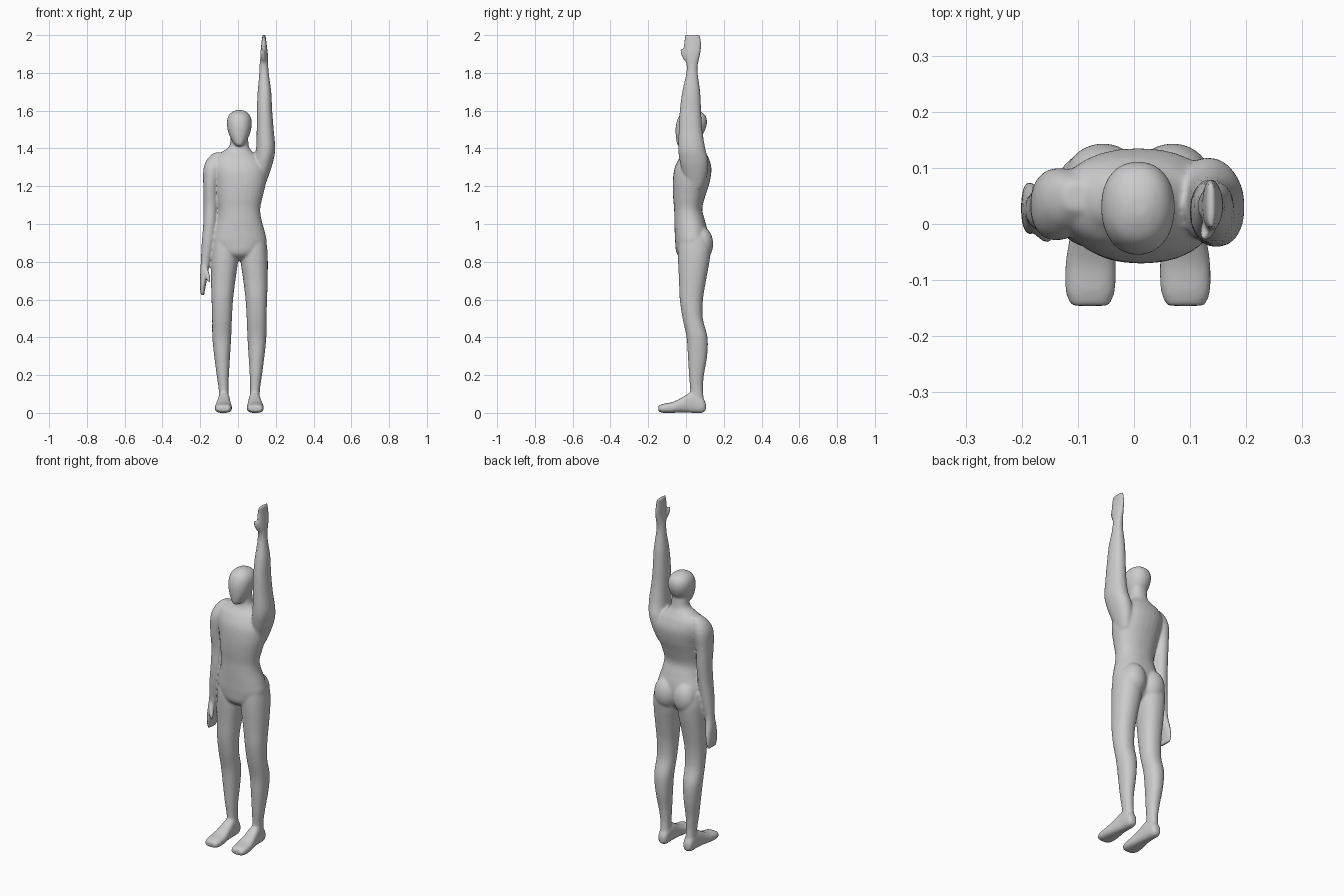
import bpy, bmesh, math
from mathutils import Vector, Matrix

MID = 0.007   # symmetry plane of head, torso and legs
bm = bmesh.new()


def smooth_path(rows, steps=5):
    """Catmull-Rom interpolation through the section rows."""
    out = []
    for i in range(len(rows) - 1):
        p = [rows[max(0, min(len(rows) - 1, i + k))] for k in (-1, 0, 1, 2)]
        for s in range(steps):
            t = s / steps
            out.append([0.5 * (2 * b + (c - a) * t + (2 * a - 5 * b + 4 * c - d) * t * t
                               + (3 * b - a - 3 * c + d) * t ** 3)
                        for a, b, c, d in zip(*p)])
    return out + [list(rows[-1])]


def loft(rows, axis='z', mirror=False, power=2.2, n=28):
    """Closed skin through sections (position, u0, u1, v0, v1)."""
    rings = []
    for pos, u0, u1, v0, v1 in smooth_path(rows):
        ring = []
        for k in range(n):
            a = math.tau * k / n
            c, s = math.cos(a), math.sin(a)
            u = (u0 + u1) / 2 + (u1 - u0) / 2 * math.copysign(abs(c) ** (2 / power), c)
            v = (v0 + v1) / 2 + (v1 - v0) / 2 * math.copysign(abs(s) ** (2 / power), s)
            if mirror:
                u = 2 * MID - u
            ring.append(bm.verts.new((u, v, pos) if axis == 'z' else (u, pos, v)))
        rings.append(ring)
    for a, b in zip(rings, rings[1:]):
        for k in range(n):
            bm.faces.new((a[k], a[(k + 1) % n], b[(k + 1) % n], b[k]))
    bm.faces.new(rings[0])
    bm.faces.new(rings[-1])


def ellipsoid(center, radii, rot=Matrix()):
    bmesh.ops.create_uvsphere(bm, u_segments=24, v_segments=16, radius=1,
                              matrix=Matrix.Translation(center) @ rot @ Matrix.Diagonal((*radii, 1)))


def thumb(a, b, r):
    a, b = Vector(a), Vector(b)
    rot = (b - a).to_track_quat('Z', 'Y').to_matrix().to_4x4()
    ellipsoid((a + b) / 2, (r, r, (b - a).length / 2 + r * 0.5), rot)


# torso and neck
loft([(0.805, -0.02, 0.034, 0.00, 0.07),
      (0.84, -0.09, 0.104, -0.047, 0.10),
      (0.90, -0.135, 0.149, -0.057, 0.118),
      (0.96, -0.128, 0.142, -0.060, 0.115),
      (1.02, -0.110, 0.125, -0.062, 0.100),
      (1.08, -0.104, 0.118, -0.063, 0.086),
      (1.15, -0.112, 0.132, -0.069, 0.103),
      (1.22, -0.122, 0.148, -0.070, 0.125),
      (1.29, -0.135, 0.150, -0.062, 0.135),
      (1.345, -0.130, 0.120, -0.038, 0.122),
      (1.38, -0.088, 0.080, -0.012, 0.103),
      (1.41, -0.047, 0.058, -0.003, 0.088),
      (1.46, -0.040, 0.054, -0.002, 0.082),
      (1.50, -0.038, 0.052, 0.0, 0.08)])

# head
loft([(1.412, -0.006, 0.020, -0.040, -0.005),
      (1.422, -0.018, 0.032, -0.047, 0.022),
      (1.445, -0.034, 0.048, -0.052, 0.062),
      (1.48, -0.050, 0.064, -0.055, 0.092),
      (1.52, -0.058, 0.072, -0.054, 0.109),
      (1.555, -0.057, 0.071, -0.045, 0.110),
      (1.582, -0.044, 0.058, -0.028, 0.096),
      (1.598, -0.022, 0.036, 0.0, 0.068),
      (1.603, -0.006, 0.020, 0.02, 0.045)])

for side in (False, True):
    # leg
    loft([(0.93, 0.03, 0.146, -0.035, 0.11),
          (0.87, 0.010, 0.155, -0.042, 0.130),
          (0.80, 0.014, 0.158, -0.042, 0.124),
          (0.70, 0.028, 0.157, -0.037, 0.106),
          (0.60, 0.040, 0.154, -0.033, 0.090),
          (0.50, 0.046, 0.151, -0.018, 0.089),
          (0.40, 0.050, 0.150, 0.003, 0.114),
          (0.30, 0.056, 0.140, 0.010, 0.112),
          (0.20, 0.062, 0.127, 0.016, 0.095),
          (0.12, 0.064, 0.116, 0.022, 0.090),
          (0.05, 0.060, 0.116, 0.020, 0.098)], mirror=side)
    # foot
    loft([(0.105, 0.072, 0.106, 0.015, 0.05),
          (0.085, 0.060, 0.116, 0.0, 0.085),
          (0.03, 0.056, 0.120, 0.0, 0.108),
          (-0.02, 0.052, 0.128, 0.002, 0.082),
          (-0.07, 0.046, 0.136, 0.0, 0.058),
          (-0.12, 0.048, 0.136, 0.0, 0.048),
          (-0.146, 0.058, 0.126, 0.008, 0.038)], axis='y', mirror=side, power=2.6)
    # buttock
    ellipsoid((MID + (-0.062 if side else 0.062), 0.082, 0.895), (0.068, 0.062, 0.09))

# lowered arm and hand
loft([(1.378, -0.125, -0.08, 0.025, 0.075),
      (1.345, -0.162, -0.07, -0.005, 0.092),
      (1.29, -0.183, -0.085, -0.028, 0.100),
      (1.20, -0.184, -0.105, -0.026, 0.090),
      (1.10, -0.182, -0.107, -0.015, 0.085),
      (1.00, -0.184, -0.113, -0.017, 0.076),
      (0.90, -0.192, -0.126, -0.014, 0.066),
      (0.80, -0.197, -0.147, -0.004, 0.056),
      (0.76, -0.199, -0.156, -0.010, 0.060),
      (0.71, -0.201, -0.164, -0.018, 0.072),
      (0.66, -0.201, -0.173, -0.018, 0.076),
      (0.622, -0.196, -0.180, -0.008, 0.068)])
thumb((-0.172, -0.002, 0.765), (-0.152, -0.028, 0.695), 0.013)

# raised arm and hand
loft([(1.19, 0.07, 0.138, 0.010, 0.09),
      (1.26, 0.075, 0.164, -0.015, 0.112),
      (1.33, 0.084, 0.186, -0.033, 0.118),
      (1.40, 0.096, 0.197, -0.041, 0.102),
      (1.50, 0.099, 0.189, -0.038, 0.086),
      (1.60, 0.100, 0.181, -0.033, 0.080),
      (1.70, 0.104, 0.176, -0.020, 0.075),
      (1.79, 0.112, 0.164, 0.000, 0.063),
      (1.84, 0.114, 0.160, 0.003, 0.062),
      (1.90, 0.120, 0.158, -0.010, 0.076),
      (1.95, 0.123, 0.152, -0.012, 0.081),
      (2.003, 0.130, 0.145, -0.006, 0.076)])
thumb((0.136, 0.004, 1.86), (0.126, -0.024, 1.925), 0.013)

# one continuous smooth skin
bmesh.ops.recalc_face_normals(bm, faces=bm.faces)
mesh = bpy.data.meshes.new("human_figure")
bm.to_mesh(mesh)
bm.free()
body = bpy.data.objects.new("human_figure", mesh)
bpy.context.collection.objects.link(body)
remesh = body.modifiers.new("fuse", 'REMESH')
remesh.mode = 'VOXEL'
remesh.voxel_size = 0.006
remesh.use_smooth_shade = True
relax = body.modifiers.new("relax", 'SMOOTH')
relax.factor = 0.5
relax.iterations = 8
